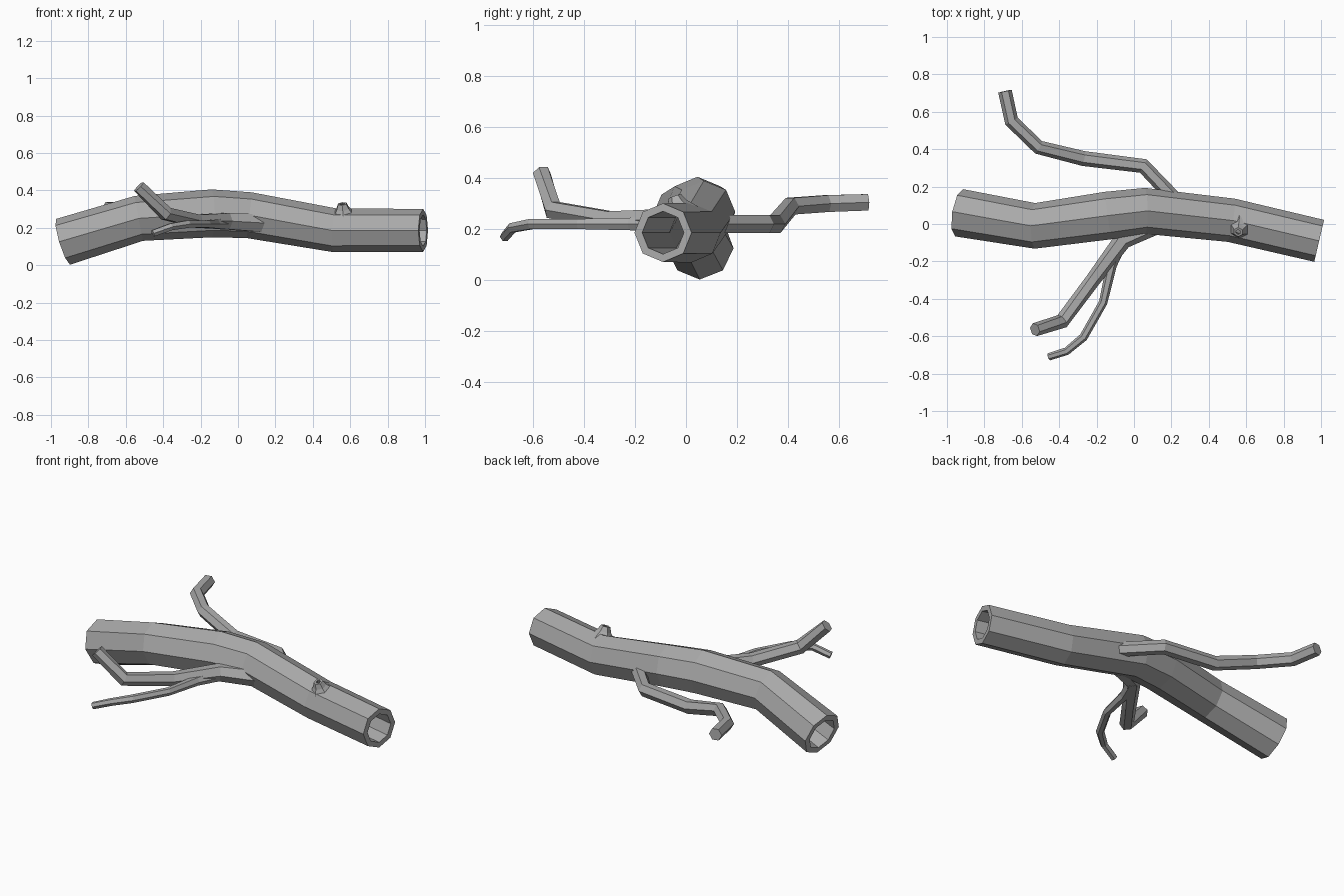
import bpy, bmesh, math
from mathutils import Vector

cube = bpy.data.objects.get("Cube")
if cube:
    bpy.data.objects.remove(cube, do_unlink=True)

bark = bpy.data.materials.new("grey_bark")
bark.use_nodes = True
grey = (0.4, 0.4, 0.4, 1)
bark.diffuse_color = grey
bark.node_tree.nodes["Principled BSDF"].inputs["Base Color"].default_value = grey


def rings(bm, path, sides, scale=1.0):
    """One ring of vertices per path point (x, y, z, radius), mitred at bends."""
    pts = [Vector(p[:3]) for p in path]
    out = []
    for i, p in enumerate(pts):
        before = (p - pts[i - 1]).normalized() if i else Vector()
        after = (pts[i + 1] - p).normalized() if i + 1 < len(pts) else Vector()
        along = (before + after).normalized()
        ref = Vector((1, 0, 0)) if abs(along.z) > 0.85 else Vector((0, 0, 1))
        side = along.cross(ref).normalized()
        up = side.cross(along)
        r = path[i][3] * scale
        angles = [math.tau * k / sides for k in range(sides)]
        out.append([bm.verts.new(p + r * (side * math.cos(a) + up * math.sin(a)))
                    for a in angles])
    return out


def bridge(bm, a, b):
    n = len(a)
    for k in range(n):
        bm.faces.new((a[k], a[(k + 1) % n], b[(k + 1) % n], b[k]))


def limb(name, path, sides, bore=None):
    """Faceted limb; a bore makes it a hollow tube, otherwise ends are capped."""
    bm = bmesh.new()
    outer = rings(bm, path, sides)
    for a, b in zip(outer, outer[1:]):
        bridge(bm, a, b)
    if bore:
        inner = rings(bm, path, sides, bore)
        for a, b in zip(inner, inner[1:]):
            bridge(bm, a, b)
        for end in (0, -1):
            bridge(bm, outer[end], inner[end])
    else:
        bm.faces.new(outer[0])
        bm.faces.new(outer[-1])
    bmesh.ops.recalc_face_normals(bm, faces=bm.faces)
    mesh = bpy.data.meshes.new(name)
    bm.to_mesh(mesh)
    bm.free()
    mesh.materials.append(bark)
    obj = bpy.data.objects.new(name, mesh)
    bpy.context.collection.objects.link(obj)
    return obj


# Hollow trunk
limb("hollow_trunk", [
    (-0.935, 0.06, 0.125, 0.128), (-0.53, -0.01, 0.25, 0.122),
    (-0.14, 0.045, 0.277, 0.128), (0.06, 0.07, 0.267, 0.123),
    (0.52, 0.02, 0.186, 0.117), (0.99, -0.09, 0.186, 0.115)], 8, 0.73)

# Long branch at the back
limb("back_branch", [
    (0.25, 0.1, 0.22, 0.04), (0.05, 0.31, 0.22, 0.04),
    (-0.27, 0.35, 0.22, 0.04), (-0.51, 0.41, 0.29, 0.038),
    (-0.655, 0.55, 0.3, 0.038), (-0.69, 0.71, 0.305, 0.037)], 6)

# Thick front branch with an upturned tip
limb("front_branch", [
    (0.12, 0.0, 0.225, 0.055), (-0.06, -0.085, 0.235, 0.05),
    (-0.22, -0.3, 0.235, 0.04), (-0.385, -0.52, 0.275, 0.04),
    (-0.53, -0.565, 0.42, 0.036)], 6)

# Thin twig beside it
limb("front_twig", [
    (-0.06, -0.08, 0.22, 0.035), (-0.12, -0.22, 0.22, 0.028),
    (-0.165, -0.42, 0.22, 0.023), (-0.27, -0.605, 0.22, 0.023),
    (-0.36, -0.68, 0.205, 0.021), (-0.455, -0.71, 0.17, 0.02)], 6)

# Broken stub on top, with a small hollow
limb("broken_stub", [
    (0.565, -0.02, 0.265, 0.07), (0.56, -0.034, 0.302, 0.038),
    (0.557, -0.043, 0.328, 0.026)], 6, 0.5)
